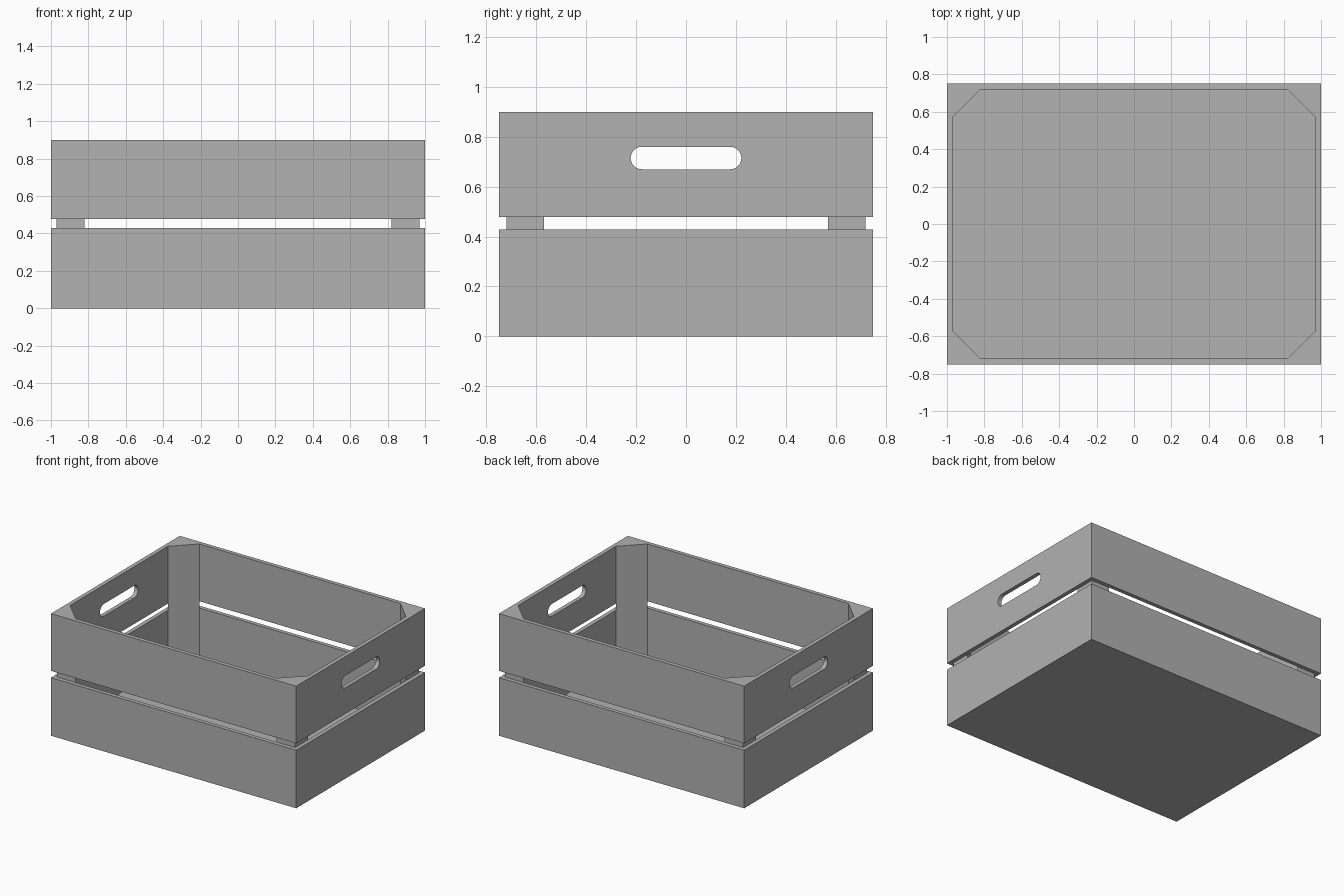
import bpy, bmesh, math
from mathutils import Vector

cube = bpy.data.objects.get("Cube")
if cube:
    bpy.data.objects.remove(cube, do_unlink=True)

HX, HY, WALL = 1.0, 0.75, 0.03      # half length, half width, board thickness
HEIGHT, GAP_LOW, GAP_HIGH = 0.9, 0.428, 0.478
POST = 0.15                          # leg of the triangular corner posts

grey = bpy.data.materials.new("plain grey")
grey.use_nodes = True
colour = (0.445, 0.445, 0.445, 1)
grey.diffuse_color = colour
grey.node_tree.nodes["Principled BSDF"].inputs["Base Color"].default_value = colour


def finish(name, bm):
    bmesh.ops.recalc_face_normals(bm, faces=bm.faces)
    mesh = bpy.data.meshes.new(name)
    bm.to_mesh(mesh)
    bm.free()
    mesh.materials.append(grey)
    obj = bpy.data.objects.new(name, mesh)
    bpy.context.collection.objects.link(obj)
    return obj


def prism(name, outline, direction):
    """Extrude a closed outline of points along a direction."""
    bm = bmesh.new()
    face = bm.faces.new([bm.verts.new(p) for p in outline])
    result = bmesh.ops.extrude_face_region(bm, geom=[face], use_keep_orig=True)
    top = [v for v in result["geom"] if isinstance(v, bmesh.types.BMVert)]
    bmesh.ops.translate(bm, verts=top, vec=Vector(direction))
    return finish(name, bm)


def board_ring(name, low, high):
    """Four boards joined into a rectangular ring."""
    bm = bmesh.new()
    loops = []
    for inset, z in ((0, low), (0, high), (WALL, high), (WALL, low)):
        x, y = HX - inset, HY - inset
        loops.append([bm.verts.new((sx * x, sy * y, z))
                      for sx, sy in ((-1, -1), (1, -1), (1, 1), (-1, 1))])
    for a, b in zip(loops, loops[1:] + loops[:1]):
        for i in range(4):
            j = (i + 1) % 4
            bm.faces.new((a[i], a[j], b[j], b[i]))
    return finish(name, bm)


# Upper and lower tiers of boards
board_ring("lower_boards", 0, GAP_LOW)
upper = board_ring("upper_boards", GAP_HIGH, HEIGHT)

# Rounded hand holes through both end boards
slot = []
radius, reach, slot_z = 0.045, 0.177, 0.715
for side, start in ((1, -90), (-1, 90)):
    for step in range(13):
        a = math.radians(start + step * 15)
        slot.append((-1.2, side * reach + radius * math.cos(a),
                     slot_z + radius * math.sin(a)))
cutter = prism("hand_hole_cutter", slot, (2.4, 0, 0))
cutter.hide_render = True
cut = upper.modifiers.new("hand holes", "BOOLEAN")
cut.operation = "DIFFERENCE"
cut.solver = "EXACT"
cut.object = cutter
bpy.context.view_layer.objects.active = upper
upper.select_set(True)
bpy.ops.object.modifier_apply(modifier=cut.name)
bpy.data.objects.remove(cutter, do_unlink=True)

# Floor panel
ix, iy = HX - WALL, HY - WALL
prism("floor", [(-ix, -iy, 0), (ix, -iy, 0), (ix, iy, 0), (-ix, iy, 0)], (0, 0, WALL))

# Triangular posts in the four corners
for sx, xname in ((-1, "right"), (1, "left")):
    for sy, yname in ((-1, "front"), (1, "back")):
        x, y = sx * ix, sy * iy
        prism(f"{yname}_{xname}_post",
              [(x, y, WALL), (x - sx * POST, y, WALL), (x, y - sy * POST, WALL)],
              (0, 0, HEIGHT - WALL))
